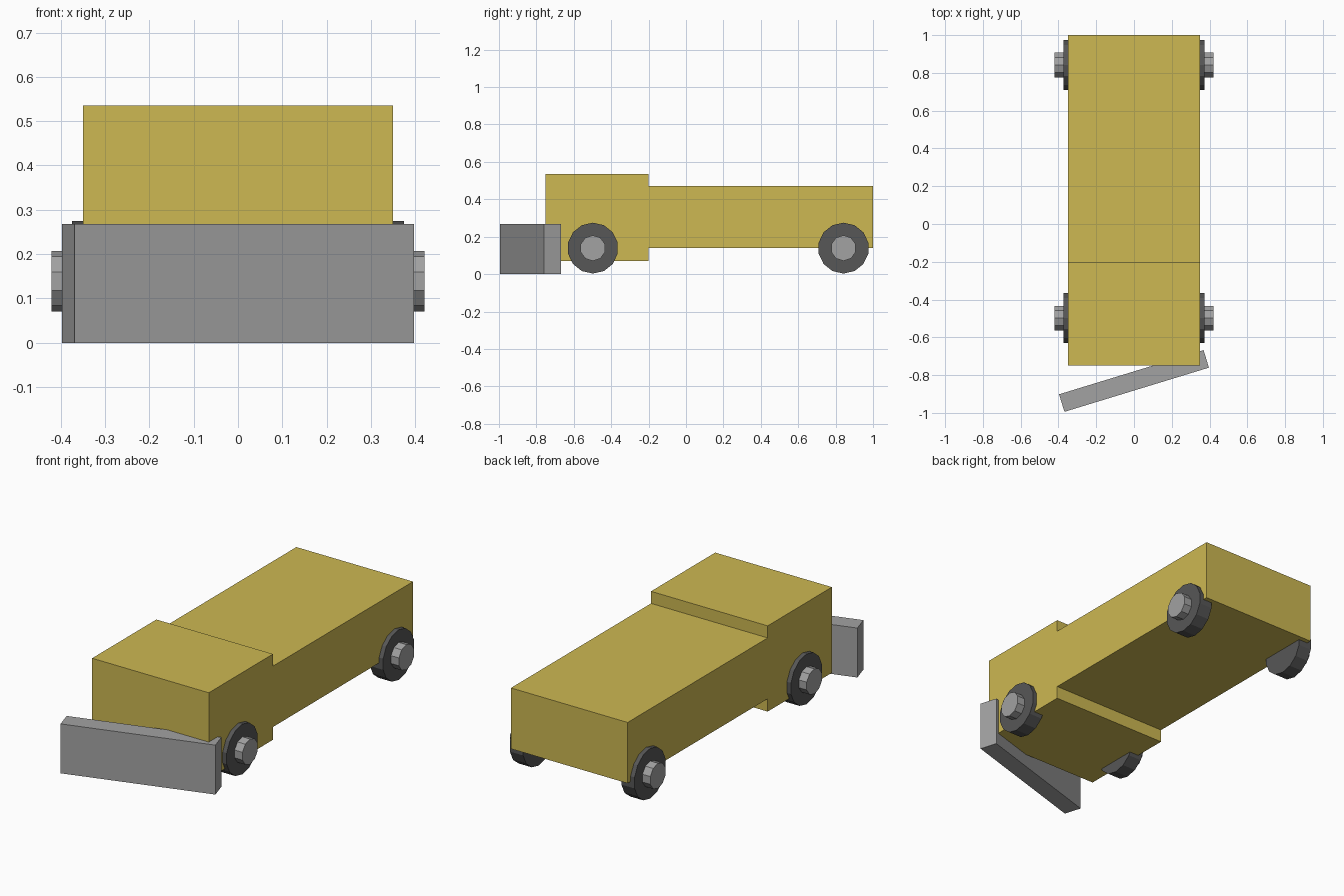
import bpy, math

if "Cube" in bpy.data.objects:
    bpy.data.objects.remove(bpy.data.objects["Cube"])


def material(name, rgb):
    m = bpy.data.materials.new(name)
    m.diffuse_color = (*rgb, 1)
    m.use_nodes = True
    m.node_tree.nodes["Principled BSDF"].inputs["Base Color"].default_value = m.diffuse_color
    return m


YELLOW = material("yellow paint", (0.61, 0.48, 0.085))
GREY = material("grey metal", (0.36, 0.36, 0.36))
RUBBER = material("dark rubber", (0.095, 0.095, 0.095))


def box(name, center, size, mat, turn=0):
    bpy.ops.mesh.primitive_cube_add(size=1, location=center, rotation=(0, 0, turn))
    ob = bpy.context.object
    ob.name = name
    ob.scale = size
    ob.data.materials.append(mat)


def disc(name, x0, x1, y, z, radius, sides, mat):
    # cylinder along x with a vertex pointing straight up
    bpy.ops.mesh.primitive_cylinder_add(
        vertices=sides, radius=radius, depth=abs(x1 - x0),
        location=((x0 + x1) / 2, y, z), rotation=(math.pi / 2, 0, math.pi / 2))
    ob = bpy.context.object
    ob.name = name
    ob.data.materials.append(mat)


# body: taller cab at the front, long bed behind
box("cab", (0, -0.475, 0.303), (0.70, 0.55, 0.465), YELLOW)
box("rear_body", (0, 0.40, 0.305), (0.70, 1.20, 0.33), YELLOW)

# angled plow blade
box("plow_blade", (0, -0.831, 0.134), (0.80, 0.097, 0.268), GREY, math.radians(17))

# wheels and hubs, mirrored left and right
for end, y in (("front", -0.498), ("rear", 0.842)):
    for side, s in (("right", 1), ("left", -1)):
        disc(f"{end}_{side}_wheel", s * 0.295, s * 0.374, y, 0.139, 0.136, 14, RUBBER)
        disc(f"{end}_{side}_hub", s * 0.33, s * 0.421, y, 0.139, 0.0685, 10, GREY)
